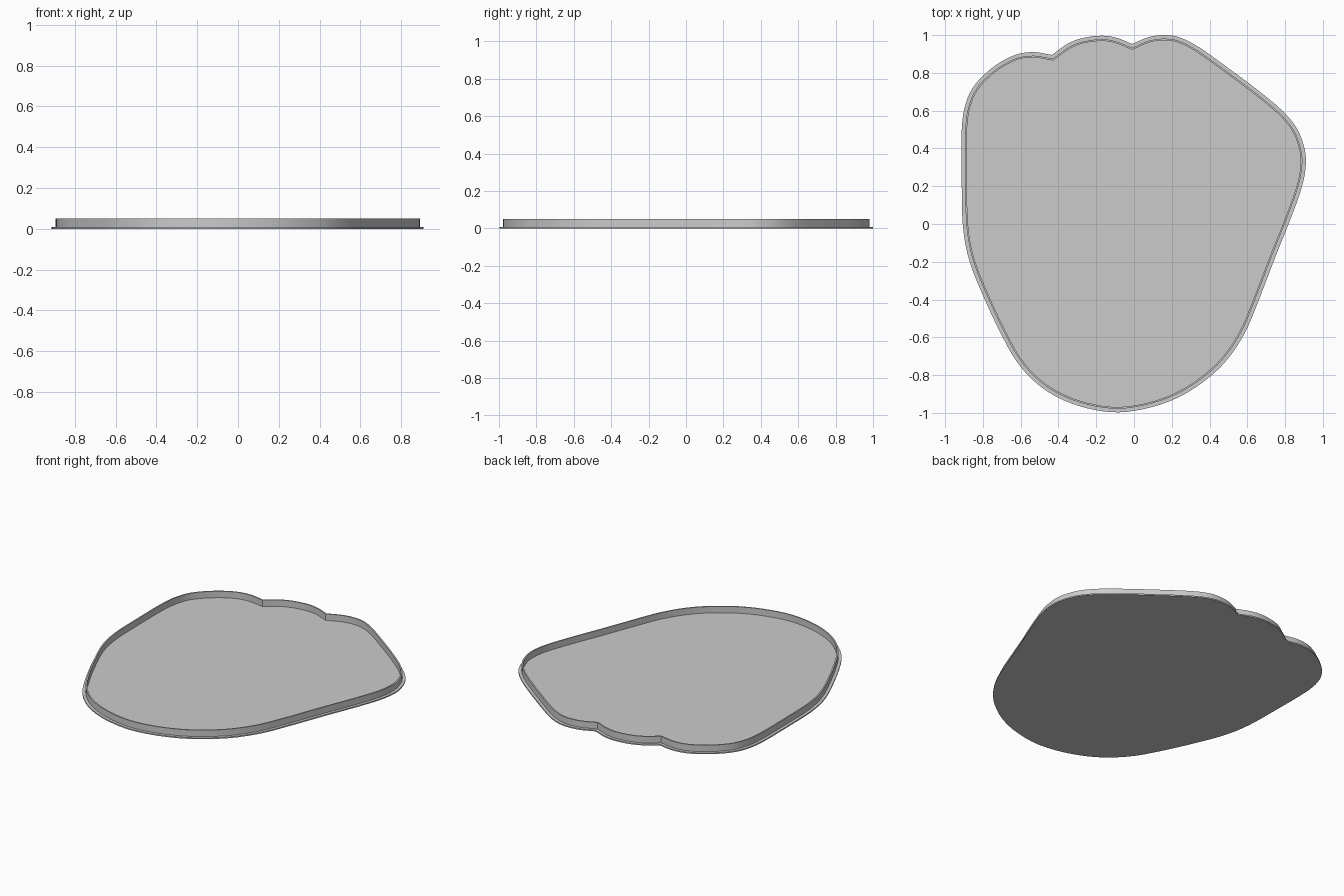
import bpy, bmesh
from mathutils import Vector

if "Cube" in bpy.data.objects:
    bpy.data.objects.remove(bpy.data.objects["Cube"])

# Outline in three smooth stretches, meeting at the two sharp notches (clockwise)
STRETCHES = [
    [(-.01, .953), (.08, .99), (.17, 1), (.25, .985), (.35, .932), (.5, .825), (.65, .713),
     (.78, .605), (.86, .51), (.9, .41), (.91, .32), (.89, .2), (.83, .03), (.75, -.17),
     (.65, -.43), (.585, -.58), (.5, -.71), (.4, -.81), (.26, -.905), (.1, -.968),
     (-.08, -.997), (-.25, -.975), (-.4, -.92), (-.52, -.84), (-.62, -.73), (-.7, -.59),
     (-.79, -.4), (-.87, -.2), (-.905, -.02), (-.912, .2), (-.912, .5), (-.89, .64),
     (-.84, .74), (-.74, .835), (-.63, .895), (-.53, .91), (-.435, .895)],
    [(-.435, .895), (-.35, .955), (-.27, .985), (-.17, .997), (-.09, .985), (-.01, .953)],
]
STEPS = 4


def smooth(points):
    """Catmull-Rom samples through the points, leaving out the last one."""
    p = [Vector(q) for q in points]
    p = [2 * p[0] - p[1]] + p + [2 * p[-1] - p[-2]]
    out = []
    for a, b, c, d in zip(p, p[1:], p[2:], p[3:]):
        for i in range(STEPS):
            t = i / STEPS
            out.append(.5 * (2 * b + (c - a) * t + (2 * a - 5 * b + 4 * c - d) * t * t
                             + (3 * b - a - 3 * c + d) * t ** 3))
    return out


def inset(loop, dist):
    """Move a clockwise loop inward with mitred corners."""
    out = []
    for i, p in enumerate(loop):
        e1 = (p - loop[i - 1]).normalized()
        e2 = (loop[(i + 1) % len(loop)] - p).normalized()
        n1, n2 = Vector((e1.y, -e1.x)), Vector((e2.y, -e2.x))
        out.append(p + (n1 + n2) * dist / (1 + n1.dot(n2)))
    return out


outline = [p for s in STRETCHES for p in smooth(s)][::1]

# Tray section: (inset, height) from the underside, over the lip and wall, to the floor
SECTION = [(0, 0), (0, .008), (.019, .008), (.019, .05), (.028, .05), (.028, .008)]
bm = bmesh.new()
rings = [[bm.verts.new((*p, z)) for p in inset(outline, d)] for d, z in SECTION]
n = len(outline)
for low, high in zip(rings, rings[1:]):
    for i in range(n):
        j = (i + 1) % n
        bm.faces.new((low[i], high[i], high[j], low[j]))
bm.faces.new(rings[0])           # underside
bm.faces.new(rings[-1][::-1])    # floor
bmesh.ops.recalc_face_normals(bm, faces=bm.faces)

mesh = bpy.data.meshes.new("shallow_tray")
bm.to_mesh(mesh)
bm.free()
tray = bpy.data.objects.new("shallow_tray", mesh)
bpy.context.collection.objects.link(tray)

grey = bpy.data.materials.new("grey")
grey.diffuse_color = (.6, .6, .6, 1)
grey.use_nodes = True
grey.node_tree.nodes["Principled BSDF"].inputs["Base Color"].default_value = grey.diffuse_color
mesh.materials.append(grey)

bpy.context.view_layer.objects.active = tray
tray.select_set(True)
bpy.ops.object.shade_smooth_by_angle()
